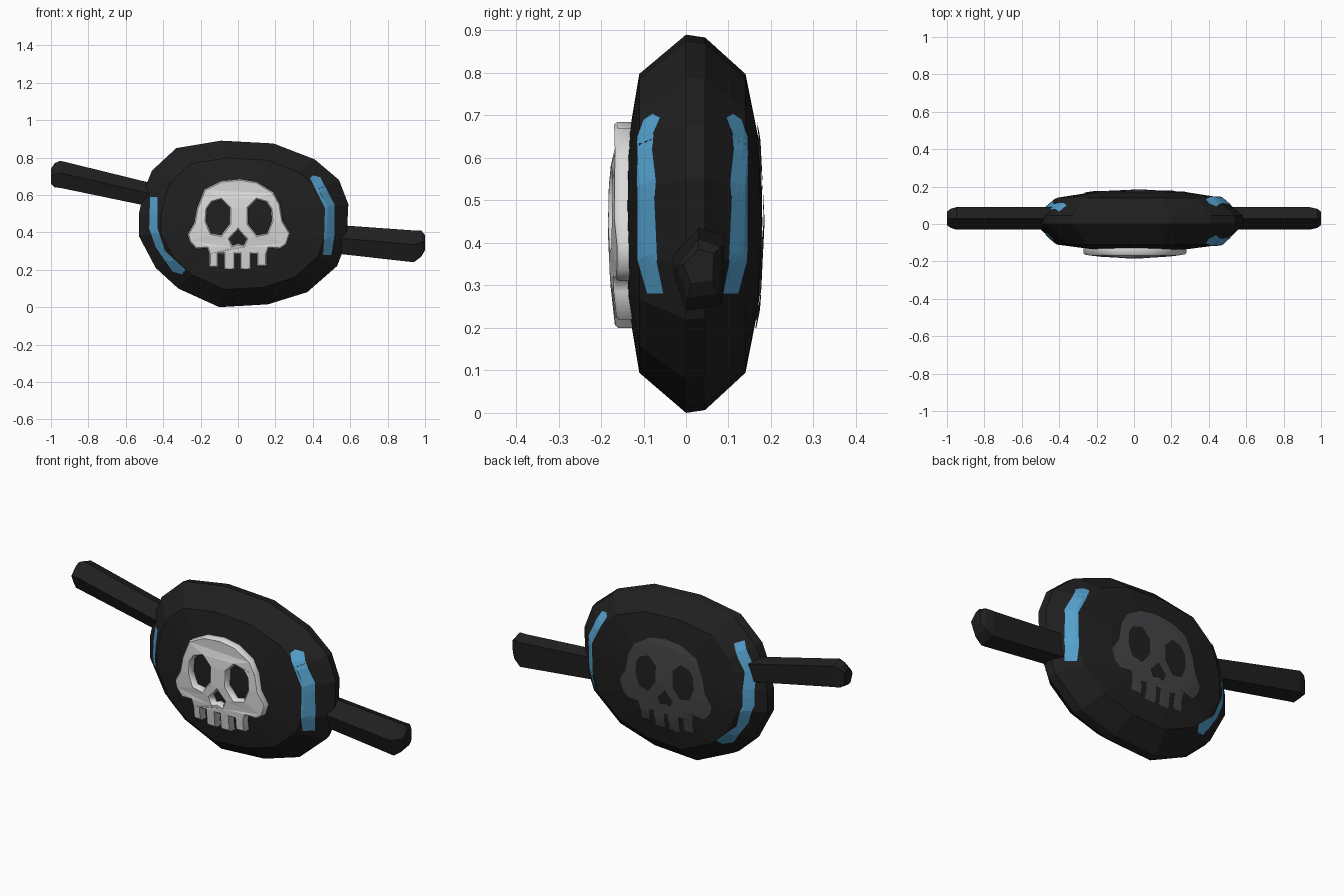
import bpy, bmesh
from mathutils import Vector
from mathutils.bvhtree import BVHTree

cube = bpy.data.objects.get("Cube")
if cube:
    bpy.data.objects.remove(cube)


def material(name, rgb):
    m = bpy.data.materials.new(name)
    m.use_nodes = True
    m.diffuse_color = (*rgb, 1)
    bsdf = next(n for n in m.node_tree.nodes if n.type == 'BSDF_PRINCIPLED')
    bsdf.inputs["Base Color"].default_value = (*rgb, 1)
    bsdf.inputs["Roughness"].default_value = 0.8
    return m


black = material("black_cloth", (0.014, 0.014, 0.014))
blue = material("blue_stripe", (0.09, 0.36, 0.62))
bone = material("bone_white", (0.70, 0.70, 0.70))
grey = material("dark_grey_print", (0.06, 0.06, 0.065))


def finish(name, bm, mat):
    mesh = bpy.data.meshes.new(name)
    bm.to_mesh(mesh)
    bm.free()
    mesh.materials.append(mat)
    obj = bpy.data.objects.new(name, mesh)
    bpy.context.collection.objects.link(obj)
    return obj


def loft(name, rings, mat, poles=None):
    """Skin a list of equal-length rings; close ends with fans or flat caps."""
    bm = bmesh.new()
    loops = [[bm.verts.new(p) for p in ring] for ring in rings]
    n = len(loops[0])
    for a, b in zip(loops, loops[1:]):
        for i in range(n):
            j = (i + 1) % n
            bm.faces.new((a[i], a[j], b[j], b[i]))
    for k, loop in enumerate((loops[0], loops[-1])):
        if poles:
            tip = bm.verts.new(poles[k])
            for i in range(n):
                bm.faces.new((loop[i], loop[(i + 1) % n], tip))
        else:
            bm.faces.new(loop)
    bmesh.ops.recalc_face_normals(bm, faces=bm.faces)
    return finish(name, bm, mat)


def filled(outlines, extrude=0.0, bevel=0.0):
    """Fill outlines (inner ones become holes) and stand them up facing front."""
    cu = bpy.data.curves.new("outline", 'CURVE')
    cu.dimensions, cu.fill_mode = '2D', 'BOTH'
    cu.extrude, cu.bevel_depth, cu.offset = extrude, bevel, -bevel
    cu.bevel_resolution = 0
    for pts in outlines:
        sp = cu.splines.new('POLY')
        sp.points.add(len(pts) - 1)
        for p, (x, z) in zip(sp.points, pts):
            p.co = (x, z, 0, 1)
        sp.use_cyclic_u = True
    obj = bpy.data.objects.new("outline", cu)
    bpy.context.collection.objects.link(obj)
    bpy.context.view_layer.update()
    deps = bpy.context.evaluated_depsgraph_get()
    mesh = bpy.data.meshes.new_from_object(obj.evaluated_get(deps))
    bm = bmesh.new()
    bm.from_mesh(mesh)
    bpy.data.objects.remove(obj)
    bpy.data.curves.remove(cu)
    bpy.data.meshes.remove(mesh)
    bmesh.ops.remove_doubles(bm, verts=bm.verts, dist=0.0005)
    for v in bm.verts:
        x, y, z = v.co
        v.co = (x, -z, y)
    return bm


# Padded patch: rim outline scaled through the depth of the lens shape
rim = [(-.09, .89), (.19, .875), (.41, .79), (.54, .68), (.59, .55), (.58, .35),
       (.53, .22), (.37, .08), (.16, .015), (-.10, 0), (-.32, .10), (-.44, .21),
       (-.53, .38), (-.53, .5), (-.50, .63), (-.46, .73), (-.33, .85)]
cx, cz = .03, .45
layers = [(-.135, .45), (-.11, .79), (0, 1), (.045, .985), (.14, .79), (.17, .45)]
patch = loft("patch_body",
             [[(cx + (x - cx) * s, y, cz + (z - cz) * s) for x, z in rim] for y, s in layers],
             black, [(cx, -.147, cz), (cx, .18, cz)])

# Straps: pentagonal bands with tapered ends
section = [(.03, .5), (.09, .37), (.085, -.42), (0, -.5), (-.03, .05)]


def strap(name, path):
    rings = []
    for x, z, h, s in path:
        rings.append([(x, .03 + (y - .03) * s, z + dz * h) for y, dz in section])
    loft(name, rings, black)


strap("left_strap", [(.45, .37, .15, 1), (.94, .325, .17, 1), (.98, .34, .14, .85), (1, .345, .08, .6)])
strap("right_strap", [(-.42, .59, .125, 1), (-.95, .71, .145, 1), (-.98, .705, .13, .85), (-1, .70, .08, .6)])

# Surface plates that hug the patch
surface = bmesh.new()
surface.from_mesh(patch.data)
tree = BVHTree.FromBMesh(surface)


def plate(name, outlines, side, mat):
    bm = filled(outlines)
    bmesh.ops.subdivide_edges(bm, edges=bm.edges, cuts=3, use_grid_fill=True)
    for v in bm.verts:
        hit = tree.ray_cast(Vector((v.co.x, side, v.co.z)), Vector((0, -side, 0)))[0]
        if hit:
            v.co.y = hit.y + side * .005
    bm.normal_update()
    flipped = [f for f in bm.faces if f.normal.y * side < 0]
    bmesh.ops.reverse_faces(bm, faces=flipped)
    finish(name, bm, mat)


# Blue stripes
left_stripe = [(.385, .69), (.40, .705), (.44, .695), (.515, .55), (.515, .38),
               (.50, .28), (.455, .28), (.46, .36), (.465, .53)]
lower = [(-.43, .42), (-.39, .30), (-.28, .20), (-.30, .175), (-.35, .19), (-.44, .32), (-.475, .42)]
front_right = [(-.47, .59), (-.43, .59)] + lower
back_right = [(-.475, .6), (-.40, .75), (-.36, .735), (-.43, .6)] + lower
plate("front_left_stripe", [left_stripe], -1, blue)
plate("back_left_stripe", [left_stripe], 1, blue)
plate("front_right_stripe", [front_right], -1, blue)
plate("back_right_stripe", [back_right], 1, blue)

# Skull outline with teeth, eye sockets and nose
skull = [(-.18, .63), (-.09, .675), (.01, .685), (.10, .67), (.19, .615), (.225, .55),
         (.24, .46), (.28, .395), (.26, .335), (.225, .31), (.165, .315)]
for right, left, foot in [(.155, .10, .22), (.07, .01, .2), (-.015, -.075, .2), (-.105, -.155, .215)]:
    skull += [(right, .285), (right, foot), (left, foot), (left, .285)]
skull += [(-.165, .315), (-.225, .31), (-.26, .35), (-.27, .39), (-.235, .45), (-.22, .53)]
eye = [(-.14, .56), (-.09, .575), (-.045, .53), (-.045, .445), (-.09, .385),
       (-.145, .395), (-.17, .46), (-.165, .525)]
other_eye = [(.01 - x, z) for x, z in eye]
nose = [(0, .415), (.045, .365), (.03, .33), (0, .34), (-.03, .33), (-.045, .365)]
shapes = [skull, eye, other_eye, nose]

# Raised skull on the front, bowed to follow the patch
bm = filled(shapes, extrude=.024, bevel=.007)
for v in bm.verts:
    r2 = v.co.x ** 2 + (v.co.z - cz) ** 2
    v.co.y += -.153 + .28 * r2
bmesh.ops.recalc_face_normals(bm, faces=bm.faces)
finish("front_skull", bm, bone)

# Printed skull on the back
plate("back_skull_print", shapes, 1, grey)
surface.free()
